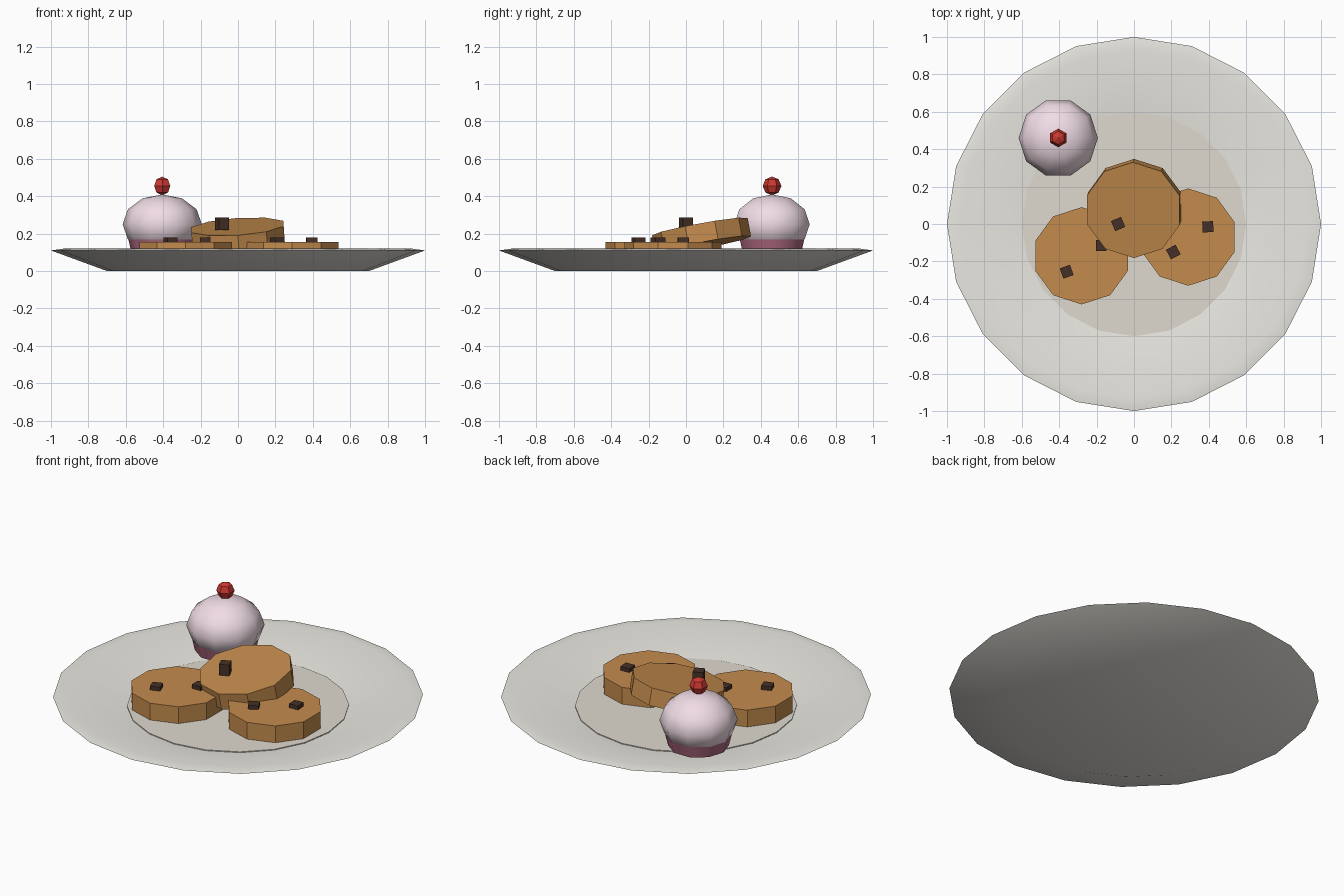
import bpy, bmesh
from math import sin, cos, pi, radians
from mathutils import Matrix, Vector

if "Cube" in bpy.data.objects:
    bpy.data.objects.remove(bpy.data.objects["Cube"])


def material(name, rgb):
    m = bpy.data.materials.new(name)
    m.diffuse_color = (*rgb, 1)
    m.use_nodes = True
    m.node_tree.nodes["Principled BSDF"].inputs["Base Color"].default_value = m.diffuse_color
    return m


CERAMIC = material("ceramic", (0.83, 0.81, 0.76))
WELL = material("well_ceramic", (0.74, 0.70, 0.63))
DOUGH = material("dough", (0.55, 0.26, 0.075))
CHOCOLATE = material("chocolate", (0.06, 0.03, 0.02))
PAPER = material("paper", (0.42, 0.14, 0.21))
ICING = material("icing", (0.88, 0.72, 0.79))
RED = material("red", (0.60, 0.04, 0.03))


def finish(name, bm, mat, loc, rot=(0, 0, 0), smooth=None):
    bmesh.ops.recalc_face_normals(bm, faces=bm.faces)
    me = bpy.data.meshes.new(name)
    bm.to_mesh(me)
    bm.free()
    me.materials.append(mat)
    ob = bpy.data.objects.new(name, me)
    bpy.context.collection.objects.link(ob)
    ob.location, ob.rotation_euler = loc, rot
    if smooth:
        bpy.ops.object.select_all(action='DESELECT')
        ob.select_set(True)
        bpy.context.view_layer.objects.active = ob
        bpy.ops.object.shade_smooth_by_angle(angle=radians(smooth))
    return ob


def lathe(name, profile, sides, mat, loc, rot=(0, 0, 0), phase=0.0, smooth=None):
    """Spin (radius, z) points, listed bottom to top, and cap both ends."""
    bm = bmesh.new()
    rings = []
    for r, z in profile:
        if r < 1e-5:
            rings.append([bm.verts.new((0, 0, z))])
        else:
            angles = [phase + 2 * pi * i / sides for i in range(sides)]
            rings.append([bm.verts.new((r * cos(a), r * sin(a), z)) for a in angles])
    for lo, hi in zip(rings, rings[1:]):
        for i in range(sides):
            j = (i + 1) % sides
            quad = [lo[i % len(lo)], lo[j % len(lo)], hi[j % len(hi)], hi[i % len(hi)]]
            bm.faces.new(list(dict.fromkeys(quad)))
    for ring in (rings[0], rings[-1]):
        if len(ring) > 1:
            bm.faces.new(ring)
    return finish(name, bm, mat, loc, rot, smooth)


def ball(rx, rz, rings):
    return [(rx * sin(pi * i / rings), -rz * cos(pi * i / rings)) for i in range(rings + 1)]


def chip(name, loc, turn, height=0.05):
    bm = bmesh.new()
    bmesh.ops.create_cube(bm, size=1, matrix=Matrix.Diagonal((0.058, 0.058, height, 1)))
    finish(name, bm, CHOCOLATE, loc, (0, 0, radians(turn)))


# Plate with a shallow dish, and the flat well in its middle
lathe("plate", [(0.7, 0), (1.0, 0.11), (0.93, 0.12), (0.6, 0.05)], 20, CERAMIC,
      (0, 0, 0), smooth=30)
lathe("plate_well", [(0.6, 0.03), (0.6, 0.055)], 20, WELL, (0, 0, 0))

# Cookies: two flat, one leaning on top
cookies = [((-0.28, -0.17, 0.105), (0, 0, 0)),
           ((0.29, -0.07, 0.105), (0, 0, 0)),
           ((0.0, 0.083, 0.188), (0.18, -0.07, 0))]
for n, (loc, rot) in enumerate(cookies, 1):
    lathe(f"cookie_{n}", [(0.26, -0.05), (0.26, 0.05)], 10, DOUGH, loc, rot, phase=pi / 2)

# Chocolate chips
chips = [(-0.36, -0.255, 20), (-0.175, -0.115, 0), (0.21, -0.15, 28), (0.395, -0.015, 3)]
for n, (x, y, turn) in enumerate(chips, 1):
    chip(f"chocolate_chip_{n}", (x, y, 0.153), turn)
chip("chocolate_chip_top", (-0.085, 0.0, 0.253), 23, 0.065)

# Cupcake
CX, CY = -0.405, 0.46
lathe("cupcake_case", [(0.165, 0.1), (0.2, 0.25)], 10, PAPER, (CX, CY, 0), smooth=40)
lathe("cupcake_frosting", ball(0.212, 0.16, 6), 10, ICING, (CX, CY, 0.25), smooth=60)
lathe("cherry", ball(0.05, 0.05, 4), 6, RED, (CX, CY, 0.455), phase=pi / 2)
